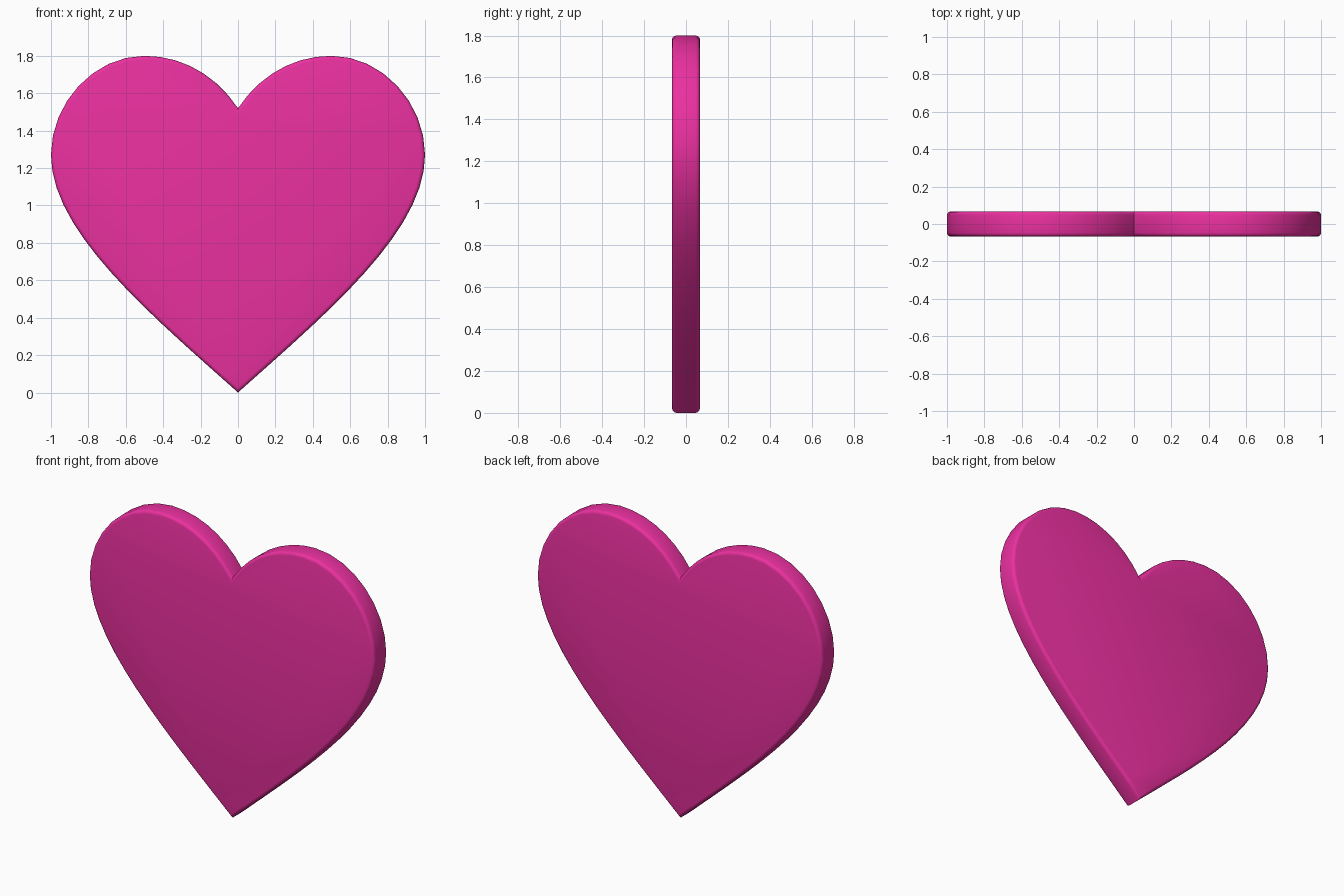
import bpy, bmesh
from math import radians
from mathutils import Vector
from mathutils.geometry import interpolate_bezier

if "Cube" in bpy.data.objects:
    bpy.data.objects.remove(bpy.data.objects["Cube"])

HALF_DEPTH = 0.067
RIM = 0.02

# Right half of the outline, from notch to tip: (start, handle, handle, end, points)
segments = [
    ((0, 1.52), (0.12, 1.70), (0.30, 1.80), (0.5, 1.80), 8),
    ((0.5, 1.80), (0.77, 1.80), (1.0, 1.55), (1.0, 1.27), 9),
    ((1.0, 1.27), (1.0, 0.86), (0.47, 0.42), (0, 0), 15),
]
right = []
for *ctrl, n in segments:
    pts = interpolate_bezier(*[Vector((x, 0, z)) for x, z in ctrl], n)
    right += pts if not right else pts[1:]
left = [Vector((-p.x, 0, p.z)) for p in reversed(right[1:-1])]
outline = right + left

# Extrude the outline into a slab
bm = bmesh.new()
verts = [bm.verts.new((p.x, -HALF_DEPTH, p.z)) for p in outline]
face = bm.faces.new(verts)
ext = bmesh.ops.extrude_face_region(bm, geom=[face], use_keep_orig=True)
back = [g for g in ext["geom"] if isinstance(g, bmesh.types.BMVert)]
bmesh.ops.translate(bm, verts=back, vec=(0, 2 * HALF_DEPTH, 0))
bmesh.ops.recalc_face_normals(bm, faces=bm.faces[:])

# Round the front and back rims only
rim = [e for e in bm.edges if abs(e.verts[0].co.y - e.verts[1].co.y) < 1e-5]
bmesh.ops.bevel(bm, geom=rim, offset=RIM, offset_type='OFFSET',
                segments=3, profile=0.5, affect='EDGES')
bmesh.ops.recalc_face_normals(bm, faces=bm.faces[:])

mesh = bpy.data.meshes.new("heart")
bm.to_mesh(mesh)
bm.free()
heart = bpy.data.objects.new("heart", mesh)
bpy.context.collection.objects.link(heart)

# Pink material
pink = bpy.data.materials.new("pink")
pink.diffuse_color = (0.83, 0.03, 0.35, 1)
pink.use_nodes = True
pink.node_tree.nodes["Principled BSDF"].inputs["Base Color"].default_value = pink.diffuse_color
mesh.materials.append(pink)

bpy.context.view_layer.objects.active = heart
heart.select_set(True)
bpy.ops.object.shade_smooth_by_angle(angle=radians(50))
